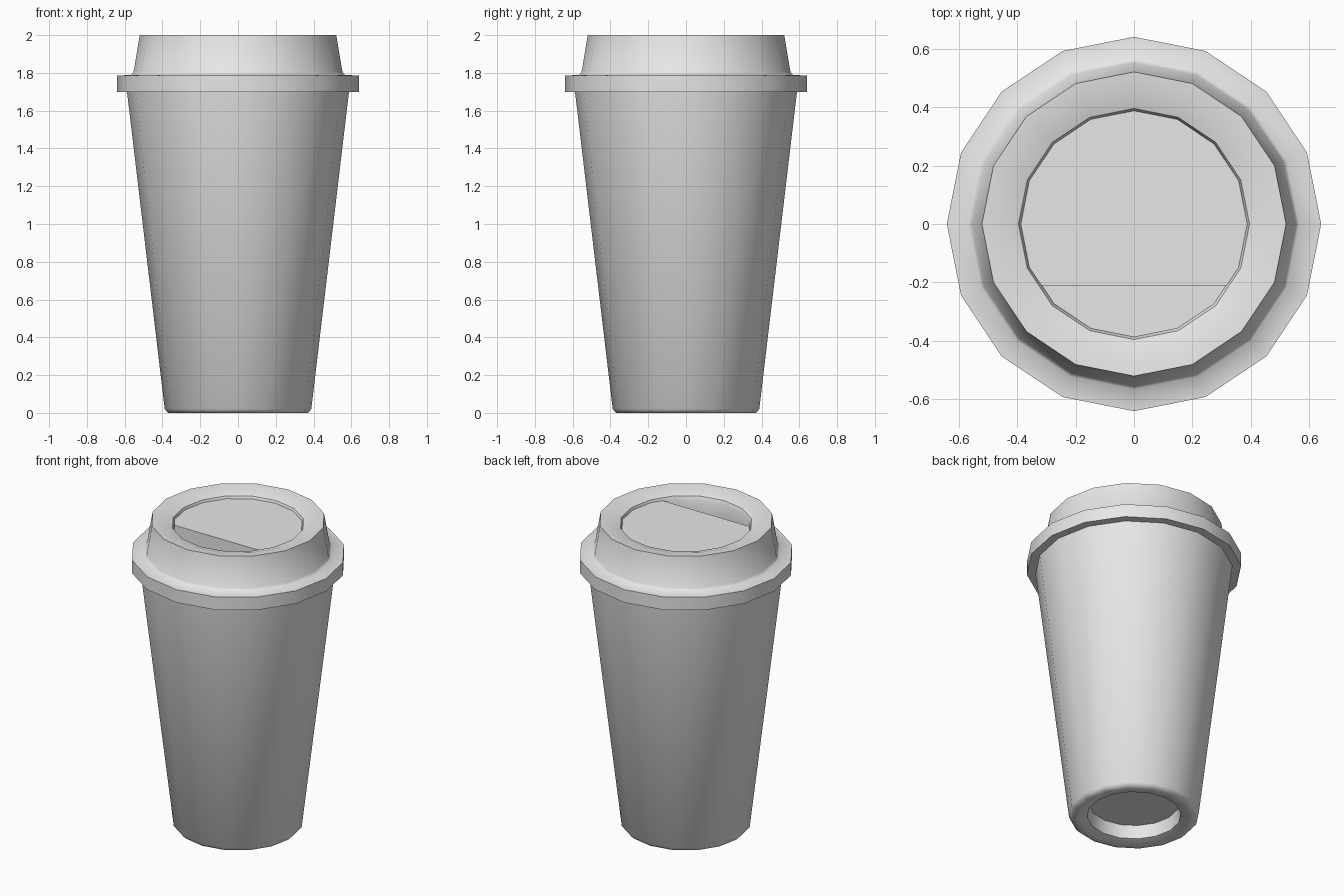
import bpy, bmesh, math

cube = bpy.data.objects.get("Cube")
if cube:
    bpy.data.objects.remove(cube, do_unlink=True)

SIDES = 16
FLOOR = 1.86

grey = bpy.data.materials.new("light_grey")
grey.use_nodes = True
colour = (0.8, 0.8, 0.8, 1)
grey.diffuse_color = colour
grey.node_tree.nodes["Principled BSDF"].inputs["Base Color"].default_value = colour


def finish(name, bm, angle):
    """Turn a bmesh into a shaded object."""
    bmesh.ops.recalc_face_normals(bm, faces=bm.faces)
    mesh = bpy.data.meshes.new(name)
    bm.to_mesh(mesh)
    bm.free()
    mesh.materials.append(grey)
    obj = bpy.data.objects.new(name, mesh)
    bpy.context.collection.objects.link(obj)
    bpy.ops.object.select_all(action="DESELECT")
    obj.select_set(True)
    bpy.context.view_layer.objects.active = obj
    bpy.ops.object.shade_smooth_by_angle(angle=math.radians(angle))
    return obj


def lathe(profile):
    """Stack rings of (radius, height), capping both ends."""
    bm = bmesh.new()
    rings = []
    for r, z in profile:
        angles = [math.tau * i / SIDES for i in range(SIDES)]
        rings.append([bm.verts.new((r * math.cos(a), r * math.sin(a), z)) for a in angles])
    for low, high in zip(rings, rings[1:]):
        for i in range(SIDES):
            j = (i + 1) % SIDES
            bm.faces.new((low[i], low[j], high[j], high[i]))
    bm.faces.new(rings[0])
    bm.faces.new(rings[-1])
    return bm


# Tapered cup with a rounded foot and hollow underside
finish("cup_body", lathe([
    (0.27, 0.1), (0.28, 0.015), (0.33, 0.0), (0.37, 0.0),
    (0.388, 0.02), (0.59, 1.72)]), 65)

# Lid: flange, fillet, raised wall, dished rim and drinking recess
finish("lid", lathe([
    (0.58, 1.70), (0.64, 1.70), (0.64, 1.785), (0.565, 1.79), (0.553, 1.805),
    (0.52, 2.0), (0.46, 1.995), (0.395, 1.975), (0.385, 1.95), (0.385, FLOOR)]), 50)

# Raised panel covering the back of the recess, cut straight at the front
panel = lathe([(0.387, FLOOR - 0.01), (0.387, 1.96)])
cut = bmesh.ops.bisect_plane(
    panel, geom=panel.verts[:] + panel.edges[:] + panel.faces[:],
    plane_co=(0, -0.21, 0), plane_no=(0, -1, 0), clear_outer=True)
bmesh.ops.holes_fill(panel, edges=[e for e in panel.edges if e.is_boundary])
finish("lid_panel", panel, 30)
